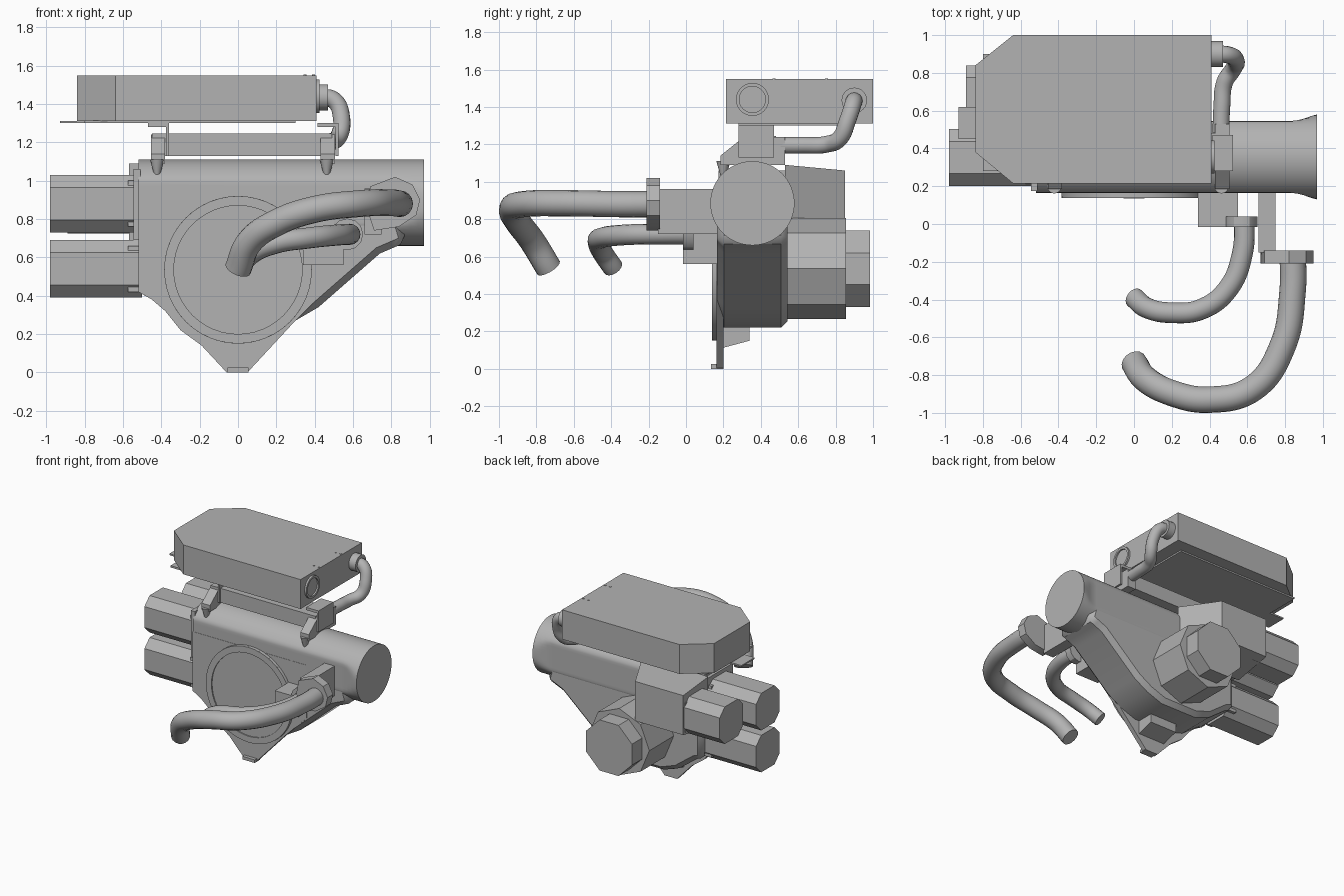
import bpy, bmesh, math
from mathutils import Vector

if "Cube" in bpy.data.objects:
    bpy.data.objects.remove(bpy.data.objects["Cube"], do_unlink=True)

grey = bpy.data.materials.new("plain grey")
grey.use_nodes = True
grey.diffuse_color = (0.45, 0.45, 0.45, 1)
grey.node_tree.nodes["Principled BSDF"].inputs["Base Color"].default_value = (0.45, 0.45, 0.45, 1)
parts = []


def add(name, mesh):
    mesh.materials.clear()
    mesh.materials.append(grey)
    ob = bpy.data.objects.new(name, mesh)
    bpy.context.collection.objects.link(ob)
    parts.append(ob)
    return ob


def loft(name, rings):
    """Skin a list of equal-length point rings and cap both ends."""
    bm = bmesh.new()
    vs = [[bm.verts.new(p) for p in ring] for ring in rings]
    n = len(rings[0])
    for a, b in zip(vs, vs[1:]):
        for i in range(n):
            j = (i + 1) % n
            bm.faces.new((a[i], a[j], b[j], b[i]))
    bm.faces.new(vs[0])
    bm.faces.new(vs[-1])
    bmesh.ops.recalc_face_normals(bm, faces=bm.faces)
    mesh = bpy.data.meshes.new(name)
    bm.to_mesh(mesh)
    bm.free()
    return add(name, mesh)


def place(axis, p, d):
    return {"x": (d, p[0], p[1]), "y": (p[0], d, p[1]), "z": (p[0], p[1], d)}[axis]


def prism(name, pts, axis, a, b):
    return loft(name, [[place(axis, p, d) for p in pts] for d in (a, b)])


def box(name, x, y, z):
    return prism(name, [(x[0], y[0]), (x[1], y[0]), (x[1], y[1]), (x[0], y[1])], "z", *z)


def circle(c, r, n=48, turn=0.0):
    return [(c[0] + r * math.cos(turn + math.tau * i / n),
             c[1] + r * math.sin(turn + math.tau * i / n)) for i in range(n)]


def cylinder(name, c, r, axis, a, b, n=48, turn=0.0, r2=None):
    return loft(name, [[place(axis, p, d) for p in circle(c, q, n, turn)]
                       for d, q in ((a, r), (b, r if r2 is None else r2))])


def ring(name, c, outer, inner, axis, a, b):
    sec = [(outer, a), (outer, b), (inner, b), (inner, a)]
    loops = [[place(axis, p, d) for p in circle(c, r)] for r, d in sec]
    ob = loft(name, loops + [loops[0]])
    bm = bmesh.new()
    bm.from_mesh(ob.data)
    bmesh.ops.delete(bm, geom=[f for f in bm.faces if len(f.verts) > 4], context="FACES")
    bmesh.ops.remove_doubles(bm, verts=bm.verts, dist=1e-5)
    bmesh.ops.recalc_face_normals(bm, faces=bm.faces)
    bm.to_mesh(ob.data)
    bm.free()


def pipe(name, pts, r):
    cu = bpy.data.curves.new(name, "CURVE")
    cu.dimensions = "3D"
    cu.bevel_depth, cu.bevel_resolution, cu.resolution_u = r, 6, 10
    cu.use_fill_caps = True
    sp = cu.splines.new("BEZIER")
    sp.bezier_points.add(len(pts) - 1)
    for bp, p in zip(sp.bezier_points, pts):
        bp.co = Vector(p)
        bp.handle_left_type = bp.handle_right_type = "AUTO"
    tmp = bpy.data.objects.new(name + "_path", cu)
    bpy.context.collection.objects.link(tmp)
    mesh = bpy.data.meshes.new_from_object(tmp.evaluated_get(bpy.context.evaluated_depsgraph_get()))
    bpy.data.objects.remove(tmp, do_unlink=True)
    add(name, mesh)


def chamfered(c, h, k):
    """Square of half size h with corners cut by k."""
    s = h - k
    shape = [(h, -s), (h, s), (s, h), (-s, h), (-h, s), (-h, -s), (-s, -h), (s, -h)]
    return [(c[0] + u, c[1] + v) for u, v in shape]


# Main tube with flattened sides that flares to a full circle
rings = []
for x, w in ((-.52, .19), (.82, .19), (.86, .193), (.90, .203), (.94, .217), (.97, .225)):
    rings.append([(x, .355 + max(-w, min(w, p[0])), .885 + p[1]) for p in circle((0, 0), .225, 64)])
loft("main_tube", rings)

# Housing below the tube
body = prism("housing", [(-.52, .95), (.80, .95), (.88, .68), (.81, .65), (.74, .62), (.42, .34),
                         (.30, .27), (.16, .22), (-.16, .22), (-.30, .27), (-.38, .33),
                         (-.46, .39), (-.52, .41)], "y", .167, .543)
bev = body.modifiers.new("edge", "BEVEL")
bev.width, bev.segments, bev.limit_method = .035, 1, "ANGLE"
bev.angle_limit = math.radians(50)

# Front plate with pointed foot, round cover and rear rib
prism("front_plate", [(-.52, .9), (.5, .9), (.5, .47), (.30, .27), (.05, 0), (-.06, 0), (-.19, .14),
                      (-.30, .22), (-.38, .32), (-.45, .38), (-.52, .42)], "y", .163, .20)
cylinder("round_cover", (0, .535), .385, "y", .147, .17, 64)
ring("cover_rim", (0, .535), .385, .335, "y", .138, .15)
box("foot_tab", (-.055, .055), (.135, .20), (0, .025))
prism("foot_rib", [(.19, .11), (.34, .15), (.34, .26), (.19, .30)], "x", -.12, .12)

# Side motors: front upper, front lower and rear upper
for name, y, z, end in (("upper", .352, .88), ("lower", .352, .54), ("rear", .69, .87)) and (
        ("upper", .352, .88, -.98), ("lower", .352, .54, -.98), ("rear", .69, .875, -.89)):
    prism(name + "_motor", chamfered((y, z), .15, .065), "x", end, -.5)
    box(name + "_flange", (-.575, -.51), (y - .14, y + .14), (z - .12, z + .12))
box("motor_plate", (-.545, -.51), (.175, .535), (.69, 1.06))

# Rear gear housing behind the tube
loft("rear_housing", [[(-.57, .53, z), (.02, .53, z), (-.14, .85, z2), (-.57, .85, z2)]
                      for z, z2 in ((.68, .74), (1.09, 1.06))])

# Back motor
cylinder("back_housing", (0, .535), .27, "y", .45, .855, 8)
cylinder("back_motor", (0, .535), .222, "y", .85, .985, 8, math.pi / 8)

# Control box with cut corners, base plate and top screws
prism("control_box", [(-.64, .215), (.41, .215), (.41, 1), (-.64, 1), (-.84, .84), (-.84, .38)],
      "z", 1.312, 1.55)
box("base_plate", (-.80, .30), (.28, .90), (1.30, 1.315))
box("base_tab", (-.93, -.62), (.45, .62), (1.30, 1.312))
for x in (.35, .395):
    for y in (.47, .75):
        cylinder("top_screw", (x, y), .008, "z", 1.54, 1.553, 12)
ring("port_ring", (.355, 1.44), .088, .07, "x", .40, .425)
cylinder("port_face", (.355, 1.44), .07, "x", .40, .413)

# Cooling hose
cylinder("hose_collar", (.90, 1.435), .068, "x", .40, .47, 32)
pipe("hose", [(.42, .90, 1.435), (.50, .895, 1.42), (.54, .865, 1.33), (.525, .82, 1.23),
              (.48, .75, 1.20), (.465, .62, 1.195), (.46, .48, 1.195)], .045)

# Mounting rail, brackets and cone feet
box("mount_rail", (-.45, .49), (.29, .48), (1.13, 1.245))
for x in (-.41, .475):
    prism("bracket_side", [(.185, 1.09), (.53, 1.09), (.53, 1.24), (.31, 1.24), (.185, 1.14)],
          "x", x - .045, x + .03)
    box("bracket_strap", (x + .035, x + .05), (.28, .47), (1.13, 1.29))
    box("bracket_top", (x - .06, x + .05), (.28, .47), (1.28, 1.302))
    cylinder("cone_foot", (x - .012, .20), .038, "z", 1.11, 1.02, 24, 0, .012)

# Large handle with arm and clamp
box("large_arm", (.66, .75), (-.15, .19), (.72, .96))
prism("large_clamp", [(.67, .86), (.71, .74), (.84, .76), (.93, .82), (.95, .90), (.91, .98),
                      (.82, 1.02), (.69, .97)], "y", -.21, -.14)
pipe("large_handle", [(.84, -.14, .88), (.84, -.35, .88), (.785, -.65, .885), (.63, -.87, .88),
                      (.40, -.93, .85), (.20, -.895, .78), (.06, -.82, .68), (0, -.735, .54)], .07)

# Small handle with block and clamp
box("small_block", (.34, .55), (-.015, .18), (.56, .72))
prism("small_clamp", circle((.57, .72), .083, 12), "y", -.015, .04)
pipe("small_handle", [(.585, .02, .72), (.575, -.15, .72), (.50, -.34, .715), (.36, -.45, .70),
                      (.20, -.47, .675), (.07, -.445, .62), (0, -.39, .54)], .055)

# Smooth round surfaces, keep edges sharp
bpy.ops.object.select_all(action="DESELECT")
for ob in parts:
    ob.select_set(True)
bpy.context.view_layer.objects.active = parts[0]
bpy.ops.object.shade_smooth_by_angle(angle=math.radians(30))
